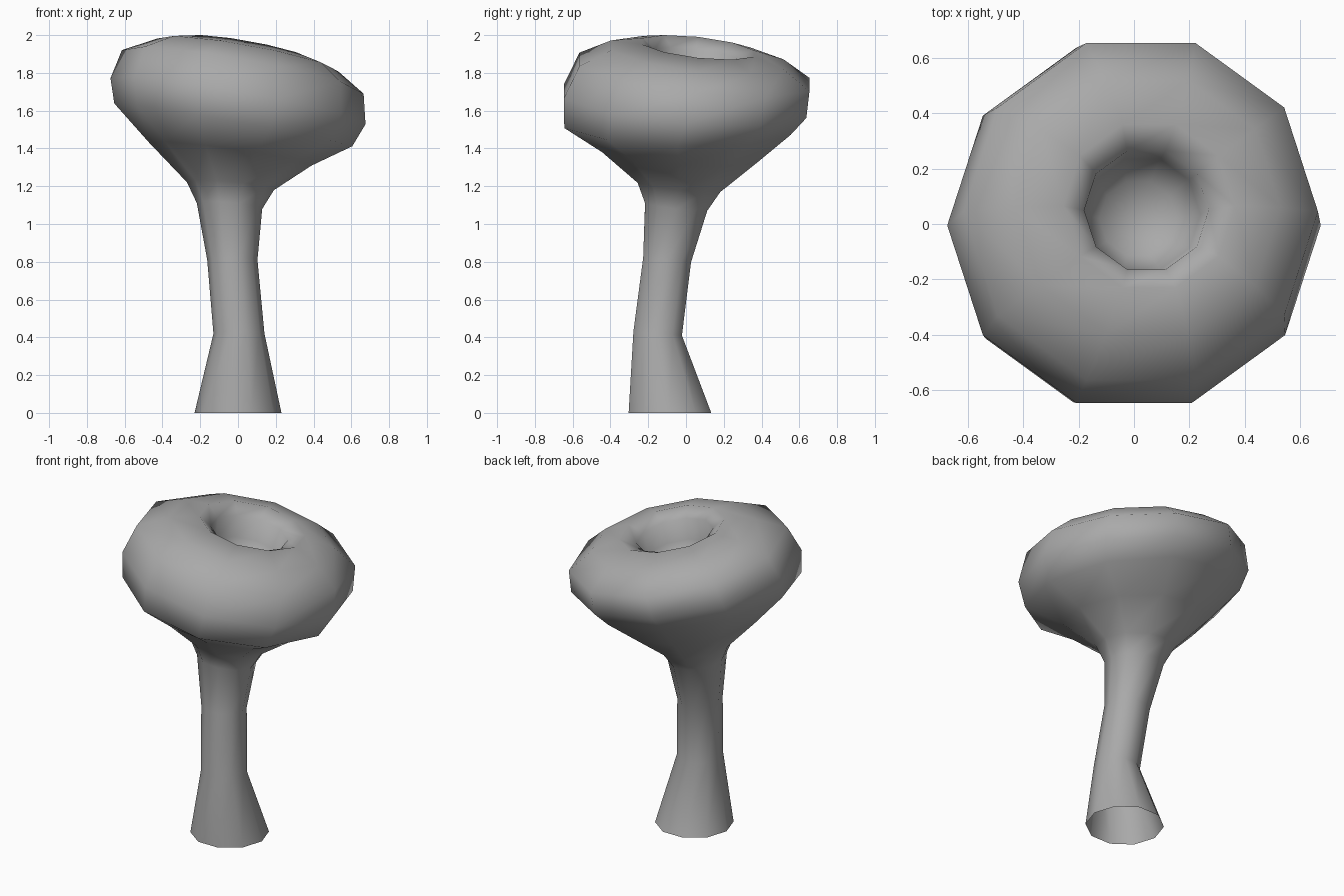
import bpy
import bmesh
from math import cos, sin, tau

SIDES = 10

# Remove the default object
default = bpy.data.objects.get("Cube")
if default:
    bpy.data.objects.remove(default, do_unlink=True)


def make_material(name, colour):
    material = bpy.data.materials.new(name)
    material.use_nodes = True
    material.diffuse_color = colour
    shader = next(n for n in material.node_tree.nodes if n.type == 'BSDF_PRINCIPLED')
    shader.inputs["Base Color"].default_value = colour
    return material


def add_ring(bm, centre_x, centre_y, height, radius, slope_x, slope_y):
    """Add one sheared ten-sided ring, starting on the left (+x)."""
    ring = []
    for side in range(SIDES):
        dx = radius * cos(tau * side / SIDES)
        dy = radius * sin(tau * side / SIDES)
        dz = slope_x * dx + slope_y * dy
        ring.append(bm.verts.new((centre_x + dx, centre_y + dy, height + dz)))
    return ring


def bridge(bm, lower, upper):
    """Join two neighbouring rings with quads."""
    for side in range(SIDES):
        following = (side + 1) % SIDES
        bm.faces.new((lower[side], lower[following], upper[following], upper[side]))


# Each section: centre x, centre y, height, radius, slope along x, slope along y
stem = [
    (0, -.085, 0, .23, 0, 0),
    (.005, -.15, .42, .135, 0, -.08),
    (-.03, -.1, .81, .133, 0, -.1),
    (-.045, -.052, 1.095, .173, -.09, -.12),
]
cap_underside = [
    (-.04, -.037, 1.2, .23, -.09, -.11),
    (-.04, -.035, 1.37, .43, -.14, -.07),
    (-.025, -.045, 1.525, .63, -.18, -.03),
]
cap_top = [
    (0, -.005, 1.65, .675, -.18, -.08),
    (.025, .045, 1.805, .64, -.18, -.11),
    (.05, .06, 1.895, .48, -.18, -.11),
    (.055, .065, 1.935, .31, -.18, -.11),
]
hollow = [
    (.045, .05, 1.89, .225, -.18, -.11),
    (.03, .035, 1.76, .21, -.18, -.11),
    (.015, .02, 1.67, .14, -.18, -.11),
]

# Loft the whole body through its sections, leaving the foot open
bm = bmesh.new()
rings = [add_ring(bm, *section) for section in stem + cap_underside + cap_top + hollow]
for lower, upper in zip(rings, rings[1:]):
    bridge(bm, lower, upper)

# Close the floor of the hollow with a shallow fan
floor = bm.verts.new((.01, .015, 1.64))
last = rings[-1]
for side in range(SIDES):
    bm.faces.new((last[side], last[(side + 1) % SIDES], floor))

for face in bm.faces:
    face.smooth = True

mesh = bpy.data.meshes.new("mushroom")
bm.to_mesh(mesh)
bm.free()
mesh.materials.append(make_material("plain grey", (.4, .4, .4, 1)))

mushroom = bpy.data.objects.new("mushroom", mesh)
bpy.context.collection.objects.link(mushroom)
